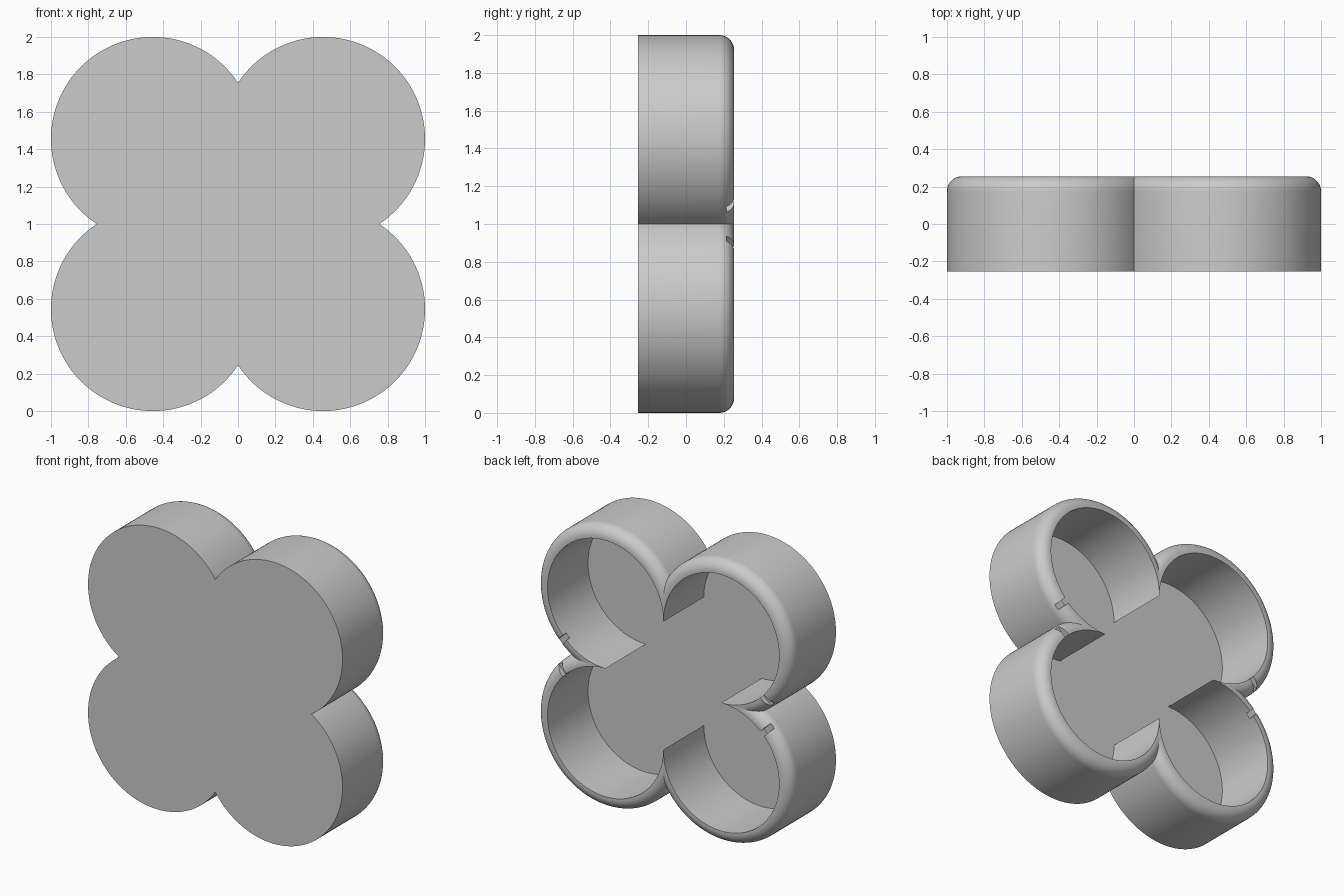
import bpy, bmesh
from math import sin, cos, pi, radians
from mathutils import Matrix, Vector

cube = bpy.data.objects.get("Cube")
if cube:
    bpy.data.objects.remove(cube, do_unlink=True)

OFFSET = 0.455            # lobe centre from the middle, also the cavity radius
OUTER = 0.545
HALF = 0.255              # half of the depth
FLOOR = -0.2
ROUND = 0.08
STEPS = 96

grey = bpy.data.materials.new("plain_grey")
grey.use_nodes = True
colour = (0.6, 0.6, 0.6, 1)
grey.diffuse_color = colour
grey.node_tree.nodes["Principled BSDF"].inputs["Base Color"].default_value = colour


def add_object(name, bm):
    bmesh.ops.recalc_face_normals(bm, faces=bm.faces)
    mesh = bpy.data.meshes.new(name)
    bm.to_mesh(mesh)
    bm.free()
    ob = bpy.data.objects.new(name, mesh)
    ob.location.z = 1
    bpy.context.collection.objects.link(ob)
    mirror = ob.modifiers.new("mirror", 'MIRROR')
    mirror.use_axis = (True, False, True)
    mirror.merge_threshold = 0.0002
    return ob


# Wall section (radius, depth): cavity side, rounded rim, outside, front ring
section = [(OFFSET, FLOOR), (OFFSET, HALF)]
for i in range(13):
    a = pi / 2 * (1 - i / 12)
    section.append((OUTER - ROUND + ROUND * cos(a), HALF - ROUND + ROUND * sin(a)))
section += [(OUTER, -HALF), (OFFSET, -HALF)]

# One quarter of the tray: swept wall of three quarters of a circle
bm = bmesh.new()
rings = []
for s in range(STEPS + 1):
    a = radians(-90 + 270 * s / STEPS)
    rings.append([bm.verts.new((OFFSET + r * cos(a), y, OFFSET + r * sin(a)))
                  for r, y in section])
for p, q in zip(rings, rings[1:]):
    for k in range(len(section) - 1):
        bm.faces.new((p[k], q[k], q[k + 1], p[k + 1]))

# Floor and front plate
for k, y in ((0, FLOOR), (-1, -HALF)):
    bm.faces.new([ring[k] for ring in rings] + [bm.verts.new((0, y, 0))])

# Trim the wall where it meets its neighbours
for normal in ((1, 0, 0), (0, 0, 1)):
    bmesh.ops.bisect_plane(bm, geom=bm.verts[:] + bm.edges[:] + bm.faces[:], dist=1e-5,
                           plane_co=(0, 0, 0), plane_no=normal, clear_inner=True)
bmesh.ops.remove_doubles(bm, verts=bm.verts, dist=1e-5)
tray = add_object("four_lobed_tray", bm)
tray.data.materials.append(grey)

# Small slots through the rim beside the side valleys
bm = bmesh.new()
bmesh.ops.create_cube(bm, size=1)
reach = 0.5 / 2 ** 0.5
place = (Matrix.Translation(Vector((OFFSET + reach, HALF, OFFSET - reach)))
         @ Matrix.Rotation(radians(45), 4, 'Y')
         @ Matrix.Diagonal((0.16, 0.08, 0.04, 1)))
bmesh.ops.transform(bm, matrix=place, verts=bm.verts)
cutter = add_object("slot_cutter", bm)
cutter.hide_render = True

cut = tray.modifiers.new("slots", 'BOOLEAN')
cut.operation = 'DIFFERENCE'
cut.solver = 'EXACT'
cut.object = cutter

bpy.ops.object.select_all(action='DESELECT')
tray.select_set(True)
bpy.context.view_layer.objects.active = tray
for name in ("mirror", "slots"):
    bpy.ops.object.modifier_apply(modifier=name)
bpy.data.objects.remove(cutter, do_unlink=True)
bpy.ops.object.shade_smooth_by_angle(angle=radians(30))
